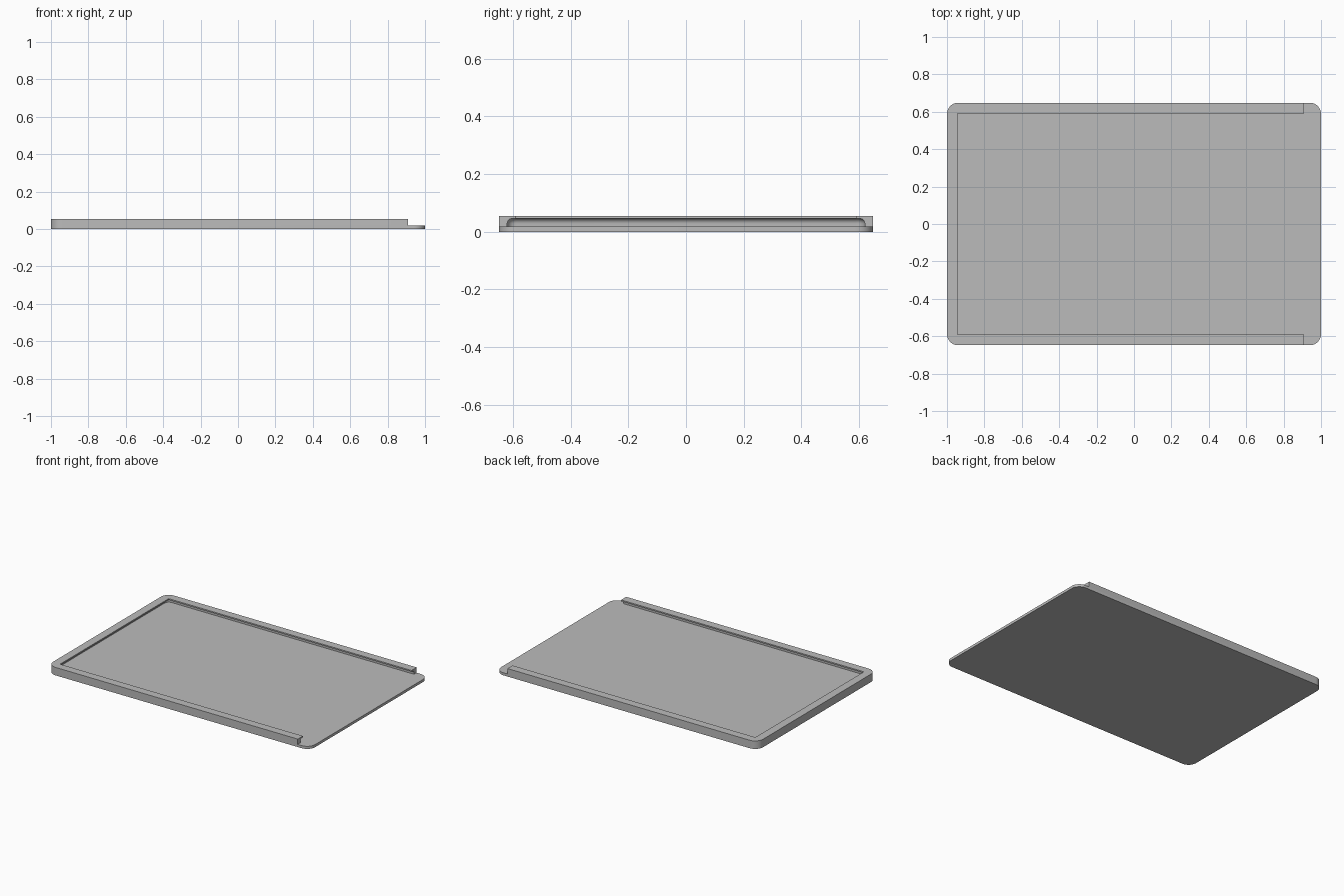
import bpy, bmesh
from math import cos, sin, pi

cube = bpy.data.objects.get("Cube")
if cube:
    bpy.data.objects.remove(cube)

HX, HY = 1.0, 0.648        # half length and half width
RADIUS = 0.06              # outer corner radius
BASE_Z, TOP_Z = 0.018, 0.055
RAIL_END = 0.91
STEPS = 10

grey = bpy.data.materials.new("plain grey")
grey.use_nodes = True
colour = (0.5, 0.5, 0.5, 1)
grey.diffuse_color = colour
grey.node_tree.nodes["Principled BSDF"].inputs["Base Color"].default_value = colour


def corner(sx, sy, start, inset=0):
    """Points of one rounded corner, counter-clockwise from the start angle."""
    r = RADIUS - inset
    cx, cy = sx * (HX - RADIUS), sy * (HY - RADIUS)
    angles = [start + pi / 2 * i / STEPS for i in range(STEPS + 1)]
    return [(cx + r * cos(a), cy + r * sin(a)) for a in angles]


def finish(name, bm):
    bmesh.ops.recalc_face_normals(bm, faces=bm.faces[:])
    mesh = bpy.data.meshes.new(name)
    bm.to_mesh(mesh)
    bm.free()
    mesh.materials.append(grey)
    obj = bpy.data.objects.new(name, mesh)
    bpy.context.collection.objects.link(obj)
    bpy.ops.object.select_all(action="DESELECT")
    obj.select_set(True)
    bpy.context.view_layer.objects.active = obj
    bpy.ops.object.shade_smooth_by_angle(angle=pi / 6)
    return obj


# Thin base plate with rounded corners
bm = bmesh.new()
outline = (corner(1, 1, 0) + corner(-1, 1, pi / 2)
           + corner(-1, -1, pi) + corner(1, -1, 1.5 * pi))
plate = bm.faces.new([bm.verts.new((x, y, 0)) for x, y in outline])
up = bmesh.ops.extrude_face_region(bm, geom=[plate], use_keep_orig=True)["geom"]
bmesh.ops.translate(bm, vec=(0, 0, BASE_Z),
                    verts=[v for v in up if isinstance(v, bmesh.types.BMVert)])
finish("base_plate", bm)

# Undercut rail section as (inset from the outer edge, height)
GROOVE, LIP, CEILING, FILLET = 0.028, 0.056, 0.046, 0.018
section = [(0, BASE_Z), (0, TOP_Z), (LIP, TOP_Z), (LIP, CEILING)]
for i in range(7):
    a = pi / 2 * (1 + i / 6)
    section.append((GROOVE + FILLET + FILLET * cos(a),
                    CEILING - FILLET + FILLET * sin(a)))
section.append((GROOVE, BASE_Z))

# U-shaped rail: the section swept along the back, left and front edges
bm = bmesh.new()
rows = []
for inset, z in section:
    y = HY - inset
    path = ([(RAIL_END, y)] + corner(-1, 1, pi / 2, inset)
            + corner(-1, -1, pi, inset) + [(RAIL_END, -y)])
    rows.append([bm.verts.new((px, py, z)) for px, py in path])
for row, after in zip(rows, rows[1:] + rows[:1]):
    for i in range(len(row) - 1):
        bm.faces.new((row[i], row[i + 1], after[i + 1], after[i]))
for end in (0, -1):
    bm.faces.new([row[end] for row in rows])
finish("u_shaped_rail", bm)
